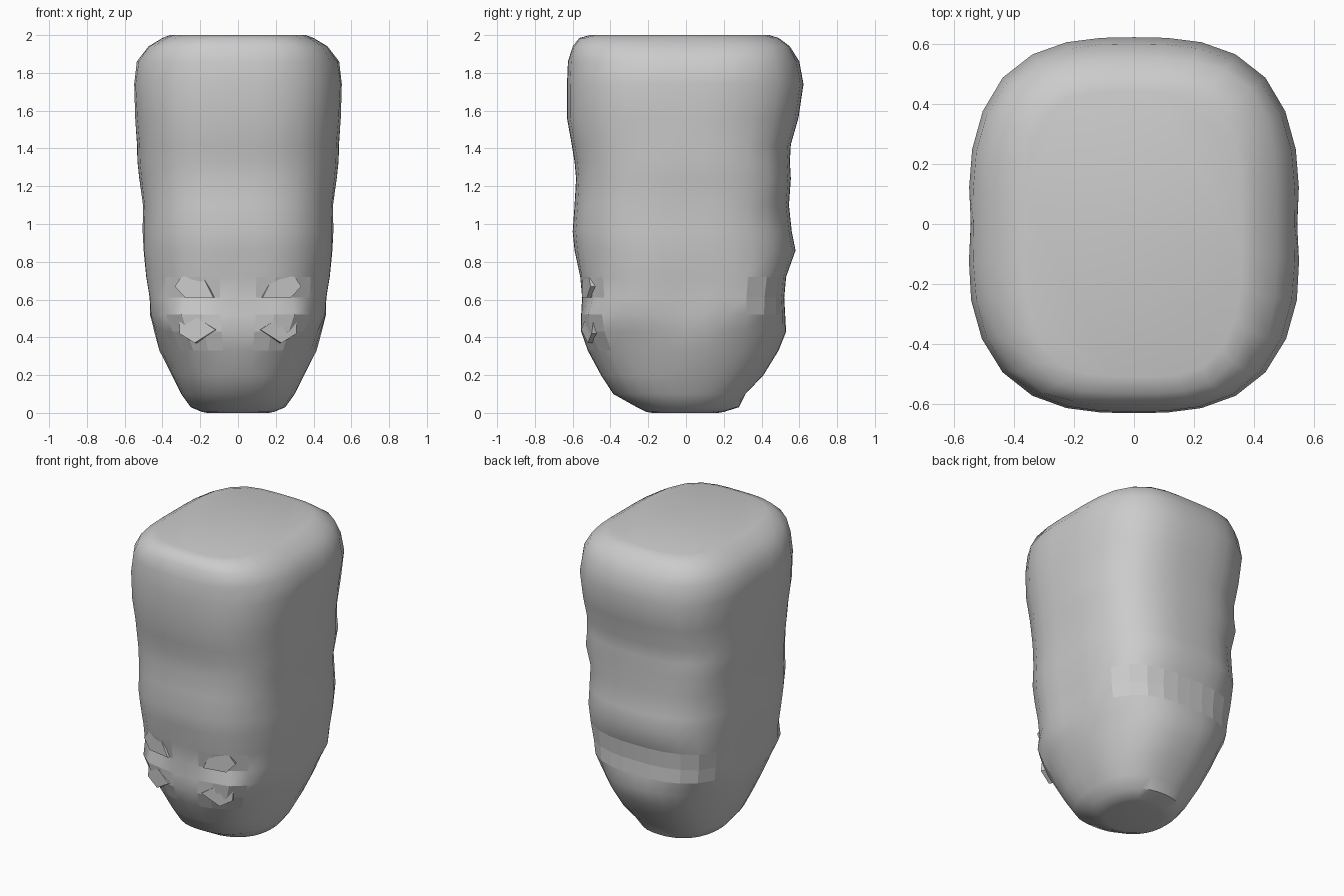
import bpy, bmesh, math
from mathutils import Vector

if "Cube" in bpy.data.objects:
    bpy.data.objects.remove(bpy.data.objects["Cube"])

# Ring profile: height, half width, front y, back y
RINGS = [
    (0.005, 0.19, -0.21, 0.20), (0.03, 0.25, -0.26, 0.28),
    (0.10, 0.30, -0.385, 0.315), (0.20, 0.345, -0.45, 0.41),
    (0.33, 0.40, -0.52, 0.49), (0.43, 0.44, -0.555, 0.53),
    (0.52, 0.475, -0.555, 0.525), (0.61, 0.48, -0.55, 0.52),
    (0.72, 0.49, -0.56, 0.53), (0.86, 0.50, -0.59, 0.58),
    (0.96, 0.51, -0.60, 0.56), (1.10, 0.51, -0.59, 0.545),
    (1.24, 0.525, -0.582, 0.555), (1.33, 0.533, -0.59, 0.55),
    (1.42, 0.535, -0.605, 0.555), (1.56, 0.548, -0.63, 0.595),
    (1.74, 0.558, -0.63, 0.622), (1.86, 0.54, -0.625, 0.60),
    (1.94, 0.475, -0.60, 0.55), (1.985, 0.40, -0.565, 0.49),
]
SEGMENTS = 32

# Surface bumps and hollows, mirrored in x: centre, radius, height
BUMPS = [
    ((0.30, -0.47, 0.48), 0.10, 0.03), ((0.24, -0.54, 0.60), 0.08, -0.025),
    ((0.24, -0.55, 0.72), 0.09, 0.012), ((0.46, -0.25, 0.80), 0.12, 0.015),
    ((0.46, 0.0, 0.58), 0.15, -0.02), ((0.42, 0.05, 0.33), 0.14, 0.02),
    ((0.53, 0.0, 1.05), 0.16, -0.01), ((0.55, 0.0, 1.72), 0.14, -0.015),
    ((0.50, 0.30, 1.60), 0.12, -0.02), ((0.42, 0.40, 0.70), 0.13, 0.02),
    ((0.40, 0.47, 1.25), 0.07, 0.02),
]


def cross_section(z, w, front, back):
    n = 2.3 if z < 0.1 else (2.5 if z < 0.5 else 2.85)
    if z > 1.9:
        n = 3.5
    pts = []
    for i in range(SEGMENTS):
        a = 2 * math.pi * i / SEGMENTS
        c, s = math.cos(a), math.sin(a)
        r = (abs(c) ** n + abs(s) ** n) ** (-1 / n)
        depth = back if s > 0 else -front
        p = Vector((w * c * r, depth * s * r, z))
        out = Vector((c, s, 0))
        push = 0
        for centre, radius, height in BUMPS:
            q = Vector((abs(p.x), p.y, p.z)) - Vector(centre)
            push += height * math.exp(-q.length_squared / radius ** 2)
        pts.append(p + out * push)
    return pts


# Tapered rounded body, lofted through the rings
bm = bmesh.new()
loops = [[bm.verts.new(p) for p in cross_section(*r)] for r in RINGS]
for low, high in zip(loops, loops[1:]):
    for i in range(SEGMENTS):
        j = (i + 1) % SEGMENTS
        bm.faces.new((low[i], low[j], high[j], high[i]))


# Flat caps with an inner ring
def cap(loop, z, scale):
    inner = [bm.verts.new((v.co.x * scale, v.co.y * scale, z)) for v in loop]
    for i in range(SEGMENTS):
        j = (i + 1) % SEGMENTS
        bm.faces.new((loop[i], loop[j], inner[j], inner[i]))
    bm.faces.new(inner)


cap(loops[-1], 2.0, 0.9)
cap(loops[0], 0.0, 0.85)
bmesh.ops.recalc_face_normals(bm, faces=bm.faces)
mesh = bpy.data.meshes.new("body")
bm.to_mesh(mesh)
bm.free()
body = bpy.data.objects.new("body", mesh)
bpy.context.collection.objects.link(body)
bpy.context.view_layer.objects.active = body
body.select_set(True)
bpy.ops.object.shade_smooth_by_angle(angle=math.radians(40))

# Faceted patches on the cheeks and lower back
for poly in mesh.polygons:
    x, y, z = abs(poly.center.x), poly.center.y, poly.center.z
    cheek = y < -0.4 and 0.12 < x < 0.34 and (0.35 < z < 0.5 or 0.6 < z < 0.72)
    nape = y > 0.3 and 0.55 < z < 0.75
    if cheek or nape:
        poly.use_smooth = False
body.select_set(False)


# Small faceted ledges poking through the skin
def ledge(name, outline, thickness=0.04):
    bm = bmesh.new()
    face = bm.faces.new([bm.verts.new(p) for p in outline])
    centre = face.calc_center_median()
    inward = Vector((-centre.x, -centre.y, 0)).normalized()
    res = bmesh.ops.extrude_face_region(bm, geom=[face])
    for v in res["geom"]:
        if isinstance(v, bmesh.types.BMVert):
            v.co += inward * thickness
    bmesh.ops.recalc_face_normals(bm, faces=bm.faces)
    me = bpy.data.meshes.new(name)
    bm.to_mesh(me)
    bm.free()
    ob = bpy.data.objects.new(name, me)
    bpy.context.collection.objects.link(ob)
    mirror = ob.modifiers.new("mirror", "MIRROR")
    mirror.use_mirror_merge = False


ledge("brow_ledge", [(0.13, -0.552, 0.61), (0.28, -0.525, 0.61), (0.335, -0.505, 0.67),
                     (0.30, -0.515, 0.72), (0.19, -0.548, 0.73)])
ledge("cheek_ledge", [(0.12, -0.555, 0.44), (0.23, -0.52, 0.37), (0.31, -0.50, 0.42),
                      (0.31, -0.485, 0.52), (0.24, -0.525, 0.52)])
